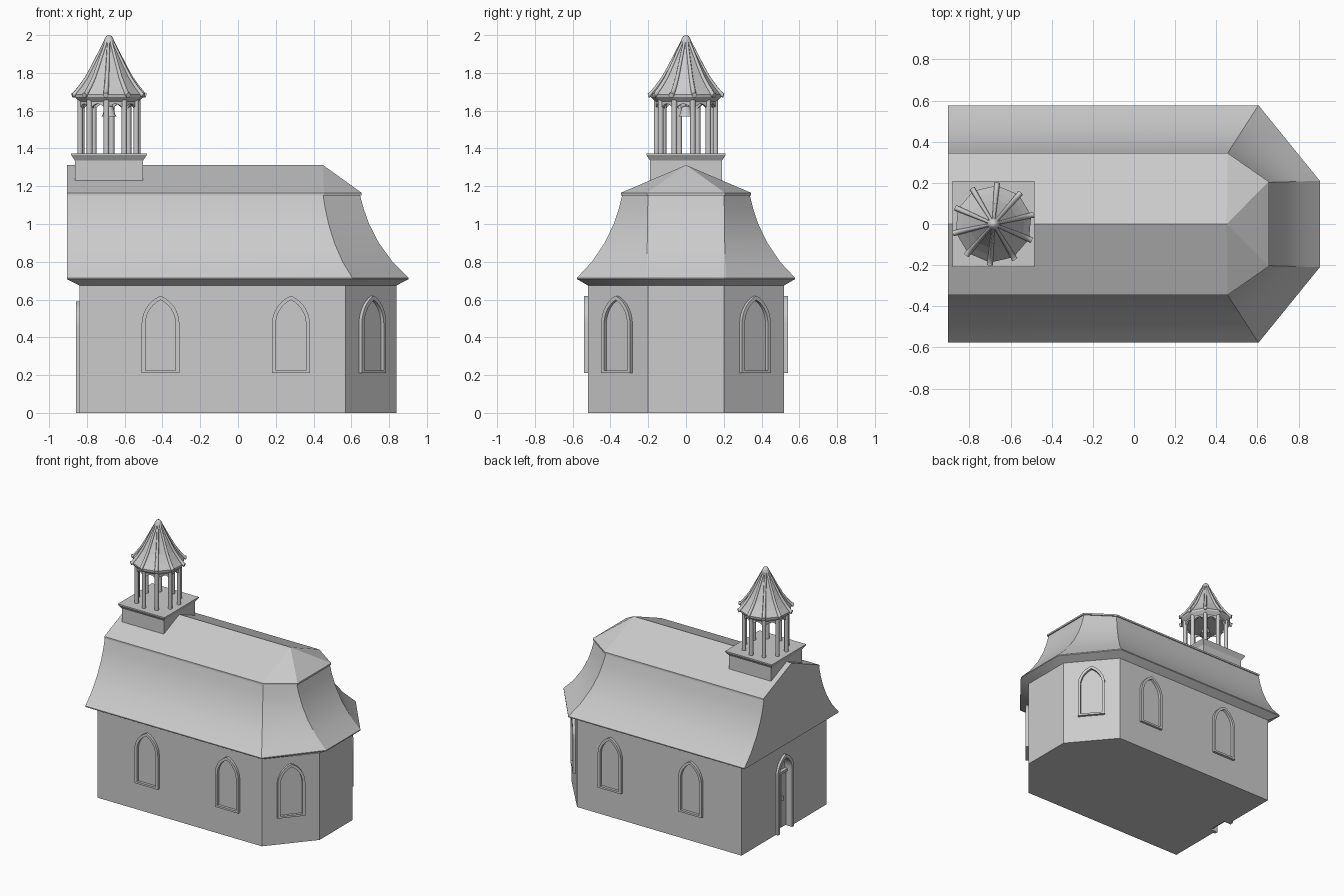
import bpy, bmesh, math
from math import sin, cos, pi, radians
from mathutils import Matrix, Vector

if "Cube" in bpy.data.objects:
    bpy.data.objects.remove(bpy.data.objects["Cube"])


def mesh(name, verts, faces, matrix=None, smooth=None):
    bm = bmesh.new()
    vs = [bm.verts.new(v) for v in verts]
    for f in faces:
        bm.faces.new([vs[i] for i in f])
    bmesh.ops.remove_doubles(bm, verts=bm.verts, dist=1e-5)
    bmesh.ops.recalc_face_normals(bm, faces=bm.faces)
    me = bpy.data.meshes.new(name)
    bm.to_mesh(me)
    bm.free()
    ob = bpy.data.objects.new(name, me)
    bpy.context.collection.objects.link(ob)
    if matrix:
        ob.matrix_world = matrix
    if smooth:
        select(ob)
        bpy.ops.object.shade_smooth_by_angle(angle=radians(smooth))
    return ob


def select(ob):
    bpy.ops.object.select_all(action='DESELECT')
    ob.select_set(True)
    bpy.context.view_layer.objects.active = ob


def loft(name, rings, caps=(True, True), **kw):
    n = len(rings[0])
    verts = [v for r in rings for v in r]
    faces = [(k * n + i, k * n + (i + 1) % n, (k + 1) * n + (i + 1) % n, (k + 1) * n + i)
             for k in range(len(rings) - 1) for i in range(n)]
    if caps[0]:
        faces.append(tuple(range(n)))
    if caps[1]:
        faces.append(tuple(range((len(rings) - 1) * n, len(rings) * n)))
    return mesh(name, verts, faces, **kw)


def plan(xw, xa, h, xe, w, z):
    """Church footprint: straight west end, three-sided east end."""
    return [(xw, -h, z), (xa, -h, z), (xe, -w, z), (xe, w, z), (xa, h, z), (xw, h, z)]


def box_ring(cx, hx, hy, z):
    return [(cx + sx * hx, sy * hy, z) for sx, sy in ((-1, -1), (1, -1), (1, 1), (-1, 1))]


def circle(cx, r, z, n, start=0.0, cy=0.0):
    return [(cx + r * cos(start + 2 * pi * i / n), cy + r * sin(start + 2 * pi * i / n), z)
            for i in range(n)]


def box(name, x, y, z):
    cx, hx = sum(x) / 2, (x[1] - x[0]) / 2
    rings = [[(px, y[0] if py < 0 else y[1], k) for px, py, _ in box_ring(cx, hx, 1, 0)] for k in z]
    return loft(name, rings)


def arch(w, rise, base, spring, inset=0.0, steps=7):
    """Pointed arch outline (u, z) from lower right over the apex to lower left."""
    c = (rise * rise - w * w) / (2 * w)
    r = w + c - inset
    end = math.acos(c / r)
    right = [(-c + r * cos(end * i / steps), spring + r * sin(end * i / steps))
             for i in range(steps + 1)]
    right = [(w - inset, base)] + right
    return right + [(-u, z) for u, z in right[-2::-1]]


def on_wall(x, y, phi):
    return Matrix.Translation((x, y, 0)) @ Matrix.Rotation(phi + pi / 2, 4, 'Z')


def frame(name, outer, inner, out, matrix, closed=True, depth=0.01):
    """Band between two outlines, standing 'out' in front of the wall."""
    n = len(outer)
    verts = [(u, y, z) for y in (-out, depth) for o in (outer, inner) for u, z in o]
    faces = []
    for i in range(n if closed else n - 1):
        j = (i + 1) % n
        for a, b in ((0, n), (n, 3 * n), (3 * n, 2 * n), (2 * n, 0)):
            faces.append((a + i, a + j, b + j, b + i))
    if not closed:
        faces += [(i, n + i, 3 * n + i, 2 * n + i) for i in (0, n - 1)]
    return mesh(name, verts, faces, matrix, smooth=30)


# Walls
walls = loft("walls", [plan(-.84, .57, .52, .84, .2, 0), plan(-.84, .57, .52, .84, .2, .69)])

# Doorway recess cut in the west wall
door_at = on_wall(-.84, 0, pi)
opening = arch(.075, .115, -.02, .45)
cutter = loft("doorway_cutter", [[(u, y, z) for u, z in opening] for y in (-.05, .045)], matrix=door_at)
cutter.hide_render = True
bpy.context.view_layer.update()
mod = walls.modifiers.new("doorway", 'BOOLEAN')
mod.object, mod.solver = cutter, 'EXACT'
select(walls)
bpy.ops.object.modifier_apply(modifier="doorway")
bpy.data.objects.remove(cutter)

# Door surround, leaves and handle
frame("door_surround", arch(.1, .14, 0, .45), arch(.1, .14, 0, .45, .025), .018, door_at, closed=False)
for s in (-1, 1):
    y = sorted((s * .004, s * .066))
    box("door_leaf", (-.812, -.79), y, (.01, .42))
box("door_transom", (-.82, -.79), (-.072, .072), (.425, .445))
box("door_handle", (-.824, -.81), (-.02, -.01), (.22, .25))

# Windows: two per long side and one on each slanted wall
slant = math.atan2(.27, .32)
for s in (-1, 1):
    for x, y, phi in ((-.41, .52, pi / 2), (.28, .52, pi / 2), (.705, .36, slant)):
        outer = arch(.1, .15, .21, .47)
        inner = arch(.1, .15, .225, .47, .02)
        frame("window_frame", outer, inner, .02, on_wall(x, s * y, s * phi))

# Curved lower roof with sloping eave underside
rings = [plan(-.84, .57, .52, .84, .2, .675)]
for t, z in ((0, .708), (0, .715), (.33, .80), (.61, .90), (.81, 1.0), (.92, 1.08), (1, 1.155)):
    rings.append(plan(-.905, .605 - .155 * t, .577 - .24 * t, .903 - .258 * t, .21 - .008 * t, z))
loft("lower_roof", rings, smooth=25)

# Upper hipped roof with a thin lip
ridge = [(-.905, 0, 1.312)] + [(.45, 0, 1.312)] * 4 + [(-.905, 0, 1.312)]
loft("upper_roof", [plan(-.905, .455, .345, .655, .206, 1.152),
                    plan(-.905, .455, .345, .655, .206, 1.165), ridge], caps=(True, False))

# Turret base with flared cap
TX = -.683
loft("turret_base", [box_ring(TX, .18, .19, 1.15), box_ring(TX, .18, .19, 1.335),
                     box_ring(TX, .2, .21, 1.365), box_ring(TX, .2, .21, 1.372)])

# Turret columns
N, A0 = 10, radians(13)
for i in range(N):
    a = A0 + 2 * pi * i / N
    cx, cy = TX + .157 * cos(a), .157 * sin(a)
    loft("turret_column", [circle(cx, .015, z, 10, 0, cy) for z in (1.365, 1.66)], smooth=40)

# Arched band linking the columns
verts, faces, S = [], [], 6
pts = circle(0, .162, 0, N, A0)
for i in range(N):
    p, q = Vector(pts[i]), Vector(pts[(i + 1) % N])
    for k in range(S):
        m = p.lerp(q, k / S)
        low = 1.605 + .032 * sin(pi * k / S)
        for scale, z in ((1, low), (1, 1.67), (.9, 1.67), (.9, low)):
            verts.append((TX + m.x * scale, m.y * scale, z))
for i in range(N * S):
    j = (i + 1) % (N * S)
    for a in range(4):
        b = (a + 1) % 4
        faces.append((4 * i + a, 4 * j + a, 4 * j + b, 4 * i + b))
mesh("arched_band", verts, faces)

# Spire with flaring ribs and rounded tip
profile = [(.188, 1.685), (.155, 1.725), (.12, 1.775), (.085, 1.84), (.05, 1.91), (.012, 1.985)]
loft("spire", [circle(TX, r, z, N, A0) for r, z in [(.155, 1.64), (.186, 1.672)] + profile])
for i in range(N):
    a = A0 + 2 * pi * i / N
    cu = bpy.data.curves.new("spire_rib", 'CURVE')
    cu.dimensions, cu.bevel_depth, cu.bevel_resolution, cu.use_fill_caps = '3D', .013, 1, True
    sp = cu.splines.new('POLY')
    path = [(.2, 1.682)] + profile
    sp.points.add(len(path) - 1)
    for k, (r, z) in enumerate(path):
        sp.points[k].co = (TX + r * cos(a), r * sin(a), z, 1)
        sp.points[k].radius = 1.15 - .1 * k
    rib = bpy.data.objects.new("spire_rib", cu)
    bpy.context.collection.objects.link(rib)
    select(rib)
    bpy.ops.object.convert(target='MESH')
loft("spire_tip", [circle(TX, r, z, 12) for r, z in
                   ((.03, 1.955), (.024, 1.98), (.014, 1.995), (.002, 2.0))], smooth=50)

# Bell hanging in the turret
loft("bell", [circle(TX, r, z, 14) for r, z in
              ((.04, 1.57), (.033, 1.58), (.027, 1.605), (.02, 1.622), (.006, 1.627), (.006, 1.66))],
     smooth=40)
